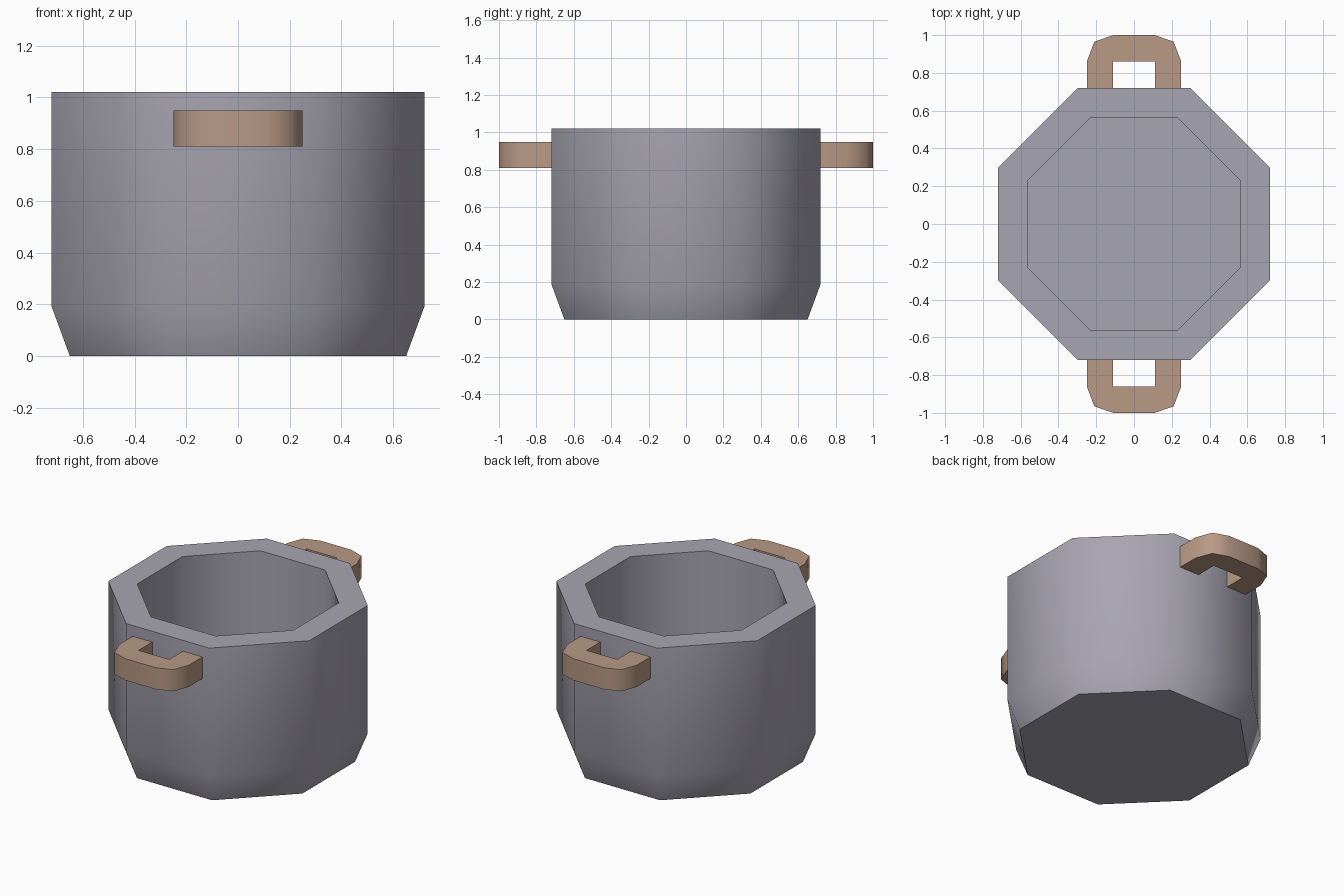
import bpy, bmesh, math

cube = bpy.data.objects.get("Cube")
if cube:
    bpy.data.objects.remove(cube, do_unlink=True)


def make_material(name, color):
    mat = bpy.data.materials.new(name)
    mat.use_nodes = True
    mat.diffuse_color = color
    mat.node_tree.nodes["Principled BSDF"].inputs["Base Color"].default_value = color
    return mat


def finish(name, bm, mat):
    bmesh.ops.recalc_face_normals(bm, faces=bm.faces)
    mesh = bpy.data.meshes.new(name)
    bm.to_mesh(mesh)
    bm.free()
    mesh.materials.append(mat)
    obj = bpy.data.objects.new(name, mesh)
    bpy.context.collection.objects.link(obj)
    bpy.ops.object.select_all(action="DESELECT")
    obj.select_set(True)
    bpy.context.view_layer.objects.active = obj
    bpy.ops.object.shade_smooth_by_angle(angle=math.radians(60))
    return obj


grey = make_material("grey metal", (0.39, 0.375, 0.44, 1))
brown = make_material("brown handle", (0.48, 0.32, 0.235, 1))

# Pot body: octagonal rings (flat-to-centre distance, height), outside then inside
SIDES = 8
profile = [(0.65, 0), (0.72, 0.19), (0.72, 1.02), (0.56, 1.02), (0.56, 0.19)]
bm = bmesh.new()
rings = []
for flat, z in profile:
    radius = flat / math.cos(math.pi / SIDES)
    angles = [(i + 0.5) * math.tau / SIDES for i in range(SIDES)]
    rings.append([bm.verts.new((radius * math.cos(a), radius * math.sin(a), z))
                  for a in angles])
for low, high in zip(rings, rings[1:]):
    for i in range(SIDES):
        j = (i + 1) % SIDES
        bm.faces.new((low[i], low[j], high[j], high[i]))
bm.faces.new(rings[0])
bm.faces.new(rings[-1])
finish("pot_body", bm, grey)

# Handles: chunky bracket outline extruded upward, one at each end
half = [(0.11, 0.71), (0.25, 0.71), (0.25, 0.86), (0.21, 0.965), (0.11, 1.0)]
inner = [(-0.11, 0.86), (0.11, 0.86)]
outline = half + [(-x, y) for x, y in reversed(half)] + inner
for name, side in (("front_handle", -1), ("back_handle", 1)):
    bm = bmesh.new()
    base = bm.faces.new([bm.verts.new((x * side, y * side, 0.81)) for x, y in outline])
    top = bmesh.ops.extrude_face_region(bm, geom=[base])["geom"]
    bmesh.ops.translate(bm, vec=(0, 0, 0.14),
                        verts=[v for v in top if isinstance(v, bmesh.types.BMVert)])
    finish(name, bm, brown)
